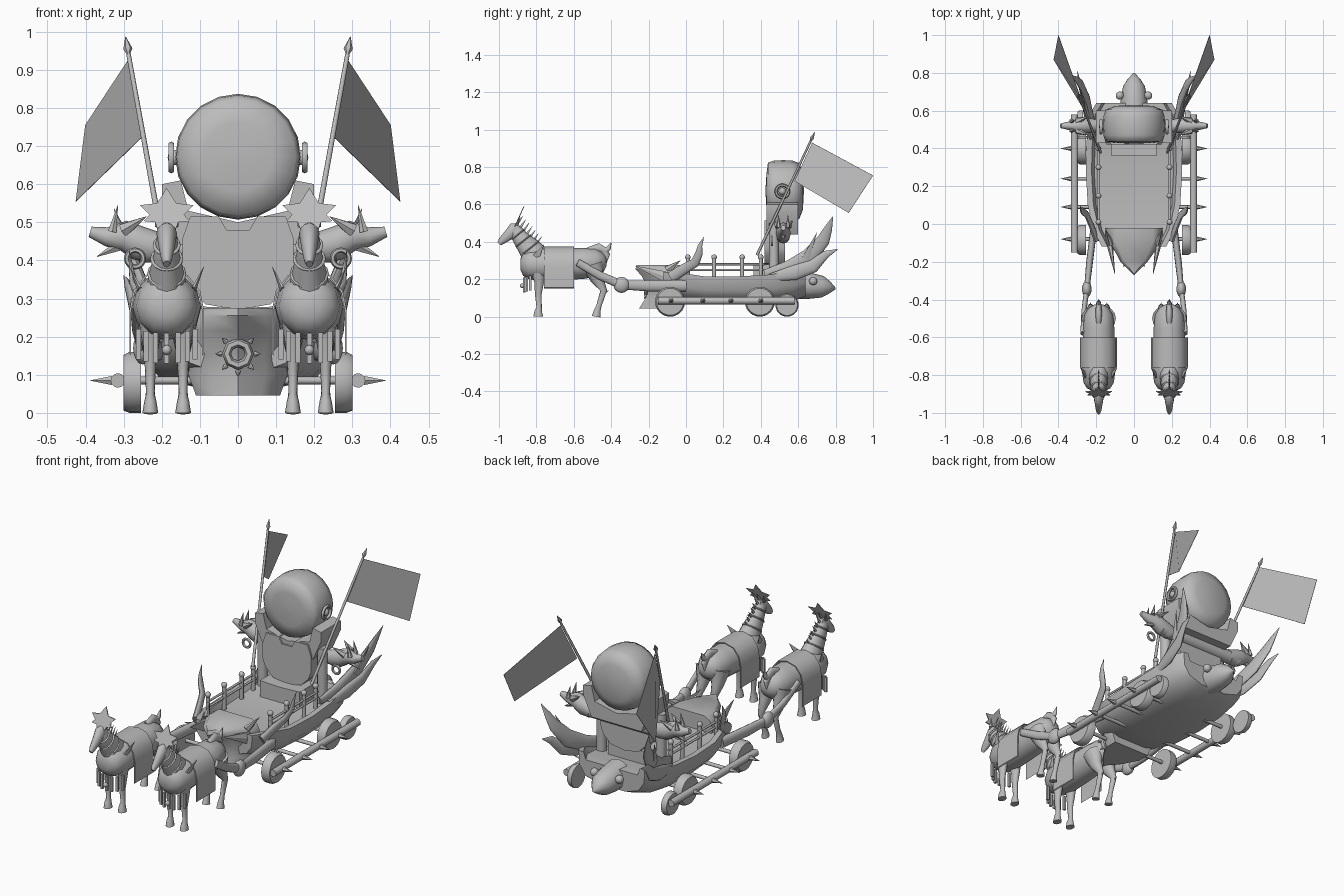
import bpy, bmesh, math
from mathutils import Vector

if "Cube" in bpy.data.objects:
    bpy.data.objects.remove(bpy.data.objects["Cube"])

stone = bpy.data.materials.new("stone_grey")
stone.use_nodes = True
grey = (0.5, 0.5, 0.5, 1)
stone.diffuse_color = grey
stone.node_tree.nodes["Principled BSDF"].inputs["Base Color"].default_value = grey
X, Y, Z = Vector((1, 0, 0)), Vector((0, 1, 0)), Vector((0, 0, 1))


def finish(bm, name, angle=40):
    bmesh.ops.recalc_face_normals(bm, faces=bm.faces)
    me = bpy.data.meshes.new(name)
    bm.to_mesh(me)
    bm.free()
    me.materials.append(stone)
    ob = bpy.data.objects.new(name, me)
    bpy.context.collection.objects.link(ob)
    bpy.ops.object.select_all(action='DESELECT')
    bpy.context.view_layer.objects.active = ob
    ob.select_set(True)
    bpy.ops.object.shade_smooth_by_angle(angle=math.radians(angle))
    return ob


def loft(name, rings, angle=40):
    """Skin closed rings of equal length and cap both ends."""
    bm = bmesh.new()
    rows = [[bm.verts.new(p) for p in r] for r in rings]
    n = len(rows[0])
    for a, b in zip(rows, rows[1:]):
        for i in range(n):
            j = (i + 1) % n
            bm.faces.new((a[i], a[j], b[j], b[i]))
    bm.faces.new(rows[0])
    bm.faces.new(rows[-1])
    return finish(bm, name, angle)


def tube(name, pts, squash=1.0, side=X, sides=12, angle=50):
    """Round sweep through (x, y, z, radius); squash scales width along side."""
    path = [Vector(p[:3]) for p in pts]
    rings = []
    for i, c in enumerate(path):
        t = (path[min(i + 1, len(path) - 1)] - path[max(i - 1, 0)]).normalized()
        up = t.cross(side).normalized()
        sd = up.cross(t)
        ring = []
        for k in range(sides):
            a = math.tau * k / sides
            ring.append(c + pts[i][3] * (sd * math.cos(a) * squash + up * math.sin(a)))
        rings.append(ring)
    return loft(name, rings, angle)


def prism(name, outline, y0, y1, lean=0):
    """Extrude a half outline (x, z), mirrored in x, along y."""
    full = outline + [(-x, z) for x, z in reversed(outline) if x > 0]
    z0 = outline[0][1]
    return loft(name, [[(x, y + (z - z0) * lean, z) for x, z in full] for y in (y0, y1)], 30)


def box(name, x, y, z, sx, sy, sz):
    return loft(name, [[(x + a * sx / 2, y + b * sy / 2, z + c * sz / 2) for a, b in
                        ((-1, -1), (1, -1), (1, 1), (-1, 1))] for c in (-1, 1)], 30)


def ball(name, x, y, z, r, squash=1.0):
    bm = bmesh.new()
    bmesh.ops.create_uvsphere(bm, u_segments=14, v_segments=8, radius=r)
    for v in bm.verts:
        v.co = Vector((v.co.x * squash + x, v.co.y + y, v.co.z + z))
    return finish(bm, name, 60)


def ring(name, centre, r, thick, u, v, count=16):
    """Small torus lying in the plane of u and v."""
    w, bm = u.cross(v), bmesh.new()
    rows = []
    for i in range(count):
        d = u * math.cos(math.tau * i / count) + v * math.sin(math.tau * i / count)
        rows.append([bm.verts.new(Vector(centre) + d * (r + thick * math.cos(a)) + w * thick * math.sin(a))
                     for a in (math.tau * k / 6 for k in range(6))])
    for i in range(count):
        a, b = rows[i], rows[(i + 1) % count]
        for k in range(6):
            bm.faces.new((a[k], a[(k + 1) % 6], b[(k + 1) % 6], b[k]))
    return finish(bm, name, 60)


def spike(name, a, b, r, side=X, squash=1.0, sides=6):
    return tube(name, [(*a, r), (*b, r * 0.04)], squash, side, sides, 30)


def horse(tag, x, s):
    def part(name, pts, squash=1.0, dx=0):
        return tube(tag + name, [(x + dx, *p) for p in pts], squash)

    part("body", [(-.885, .28, .03), (-.87, .28, .062), (-.84, .28, .08), (-.77, .28, .09), (-.66, .28, .085),
                  (-.55, .285, .083), (-.48, .29, .075), (-.44, .29, .05), (-.425, .29, .02)])
    part("neck", [(-.79, .30, .08), (-.84, .37, .06), (-.885, .42, .044), (-.91, .46, .036), (-.92, .485, .02)], .75)
    part("head", [(-.89, .485, .018), (-.915, .47, .036), (-.95, .435, .028), (-.985, .405, .02), (-1.0, .39, .012)], .75)
    part("tail", [(-.52, .35, .022), (-.465, .368, .025), (-.43, .35, .02), (-.415, .365, .014), (-.40, .395, .002)], .7)
    part("tail_fall", [(-.45, .36, .02), (-.425, .33, .02), (-.43, .28, .003)], .7)
    # Legs with hooves
    for d in (-.043, .043):
        part("front_leg", [(-.79, .25, .04), (-.785, .18, .025), (-.79, .12, .018), (-.785, .05, .014),
                           (-.79, .03, .02), (-.79, 0, .026)], .8, d)
        part("hind_leg", [(-.50, .28, .06), (-.475, .20, .035), (-.44, .14, .018), (-.465, .06, .014),
                          (-.475, .03, .018), (-.48, 0, .024)], .8, d)
        spike(tag + "ear", (x + d * .5, -.905, .49), (x + d * .8, -.885, .535), .009)
        spike(tag + "fetlock", (x + d, -.455, .11), (x + d, -.415, .14), .012)
    # Spiked brow crest, mane and collar
    crest = prism(tag + "brow_crest", [(0, .465), (.022, .475), (.03, .50), (.06, .503), (.045, .52), (.07, .545),
                                       (.025, .55), (0, .59)], -.925, -.92, .45)
    crest.location.x = x
    for i in range(7):
        y, z = -.79 - .017 * i, .39 + .018 * i
        spike(tag + "mane_spike", (x, y - .02, z - .015), (x, y + .02, z + .04), .012, squash=.5)
    for y, z, r in ((-.835, .365, .058), (-.87, .405, .048), (-.898, .44, .04)):
        ring(tag + "neck_band", (x, y, z), r, .006, X * .8, Vector((0, .75, .6)))
    for i in range(7):
        a = (i - 3) * .35
        px, py = x + .085 * math.sin(a), -.80 - .065 * math.cos(a)
        box(tag + "tassel", px, py, .19 - .02 * math.cos(a), .013, .012, .08)
    ball(tag + "chest_stud", x, -.875, .165, .013)
    for k in (-1, 1):
        spike(tag + "shoulder_fin", (x + k * .07, -.80, .32), (x + k * .098, -.76, .385), .022, squash=.3)
    # Hanging saddle cloth
    half = [(.098, .155), (.098, .27), (.088, .32), (.055, .362), (0, .376)]
    arch = half + [(-a, b) for a, b in reversed(half[:-1])]
    inner = [(a * .95, b - .004) for a, b in reversed(arch)]
    loft(tag + "saddle_cloth", [[(x + a, y, b) for a, b in arch + inner] for y in (-.76, -.6)], 40)
    # Draw pole with joint
    tube("draw_pole", [(s * .21, 0, .165, .03), (s * .235, -.2, .165, .03), (s * .25, -.345, .17, .024),
                       (s * .265, -.46, .22, .022), (s * .272, -.58, .29, .02)], .6)
    ball("pole_joint", s * .25, -.345, .17, .043, .6)


# Chariot hull: a bowl section with raised side walls
def hull_ring(y, w, zb, zt, floor):
    half = [(w - .045, floor), (w - .03, zt), (w, zt), (w * .97, (zb + zt) / 2), (w * .8, zb + .025), (w * .4, zb)]
    return [(a, y, b) for a, b in half] + [(-a, y, b) for a, b in reversed(half)]


loft("hull", [hull_ring(*r) for r in (
    (-.12, .17, .11, .24, .2), (-.03, .215, .085, .235, .19), (.1, .245, .07, .215, .185), (.28, .255, .065, .215, .185),
    (.45, .25, .07, .225, .2), (.58, .235, .085, .25, .22), (.64, .2, .11, .26, .22))], 45)

# Pointed prow with a jaw and a spiked boss
prow = []
for z, tip, w in ((.045, -.25, .11), (.10, -.215, .13), (.155, -.205, .125), (.215, -.235, .15), (.255, -.27, .13), (.275, -.265, .10)):
    prow.append([(w, -.02, z), (w, -.09, z), (w * .55, tip + .07, z), (0, tip, z),
                 (-w * .55, tip + .07, z), (-w, -.09, z), (-w, -.02, z)])
loft("prow", prow, 50)
ring("prow_boss", (0, -.215, .155), .03, .012, X, Z, 8)
for i in range(8):
    d = X * math.cos(math.tau * i / 8) + Z * math.sin(math.tau * i / 8)
    c = Vector((0, -.215, .155))
    spike("boss_spike", c + d * .045, c + d * .06 - Y * .01, .008, Y)

# Seat, backrest and drum
prism("seat", [(0, .19), (.12, .19), (.12, .28), (0, .275)], .36, .5)
prism("backrest", [(0, .27), (.085, .285), (.13, .33), (.145, .37), (.145, .46), (.125, .515), (.05, .515), (.03, .48), (0, .48)], .42, .53)
prism("drum_stand", [(0, .44), (.15, .44), (.2, .55), (.2, .6), (.15, .61), (.13, .53), (0, .5)], .43, .6)
tube("drum", [(0, .425, .672, .01), (0, .43, .672, .09), (0, .438, .672, .152), (0, .47, .672, .162), (0, .52, .672, .165),
              (0, .57, .672, .162), (0, .605, .672, .15), (0, .625, .672, .1), (0, .63, .672, .01)], sides=20, angle=70)
tube("rear_head", [(0, .58, .17, .075), (0, .66, .165, .07), (0, .73, .16, .058), (0, .765, .155, .035), (0, .80, .15, .004)])
tube("dragon_beam", [(-.26, .52, .43, .035), (.26, .52, .43, .035)], side=Y)

# Axles under the hull
rungs = (-.08, .09, .24, .4)
for y in rungs:
    tube("axle", [(-.32, y, .085, .01), (.32, y, .085, .01)], side=Y, sides=8)

for s in (-1, 1):
    horse("left_horse_" if s > 0 else "right_horse_", s * .187, s)
    # Wheels and spiked side bar
    for y, r, wide in ((-.085, .08, .045), (.395, .08, .045), (.54, .062, .03)):
        tube("wheel", [(s * (.3 - wide), y, r, r), (s * .285, y, r, r), (s * .3, y, r, r * .9)], side=Y, sides=24, angle=35)
    tube("side_bar", [(s * .315, -.15, .085, .019), (s * .315, .58, .085, .019)])
    for y in rungs:
        spike("bar_spike", (s * .33, y, .085), (s * .388, y, .085), .014, Y)
    # Deck rails
    for z in (.25, .28):
        tube("deck_rail", [(s * .188, 0, z, .006), (s * .188, .42, z, .006)], sides=8)
    for y in (.01, .15, .3, .4):
        tube("rail_post", [(s * .188, y, .18, .011), (s * .188, y, .31, .011)], sides=8)
        ball("post_knob", s * .188, y, .318, .015)
    # Stand posts, drum handle, rear knob
    tube("stand_post", [(s * .18, .47, .2, .026), (s * .18, .47, .5, .026)])
    ring("drum_handle", (s * .175, .515, .67), .034, .008, Y, Z)
    ball("handle_boss", s * .165, .515, .67, .02)
    ball("rear_head_knob", s * .075, .68, .19, .022)
    # Dragon head on each beam end
    tube("dragon_head", [(s * .2, .52, .43, .04), (s * .26, .52, .445, .045), (s * .3, .52, .465, .04),
                         (s * .345, .52, .462, .025), (s * .388, .52, .475, .014)], .9, Y)
    spike("dragon_jaw", (s * .29, .52, .45), (s * .37, .52, .41), .022, Y)
    for d in (-.025, .025):
        spike("dragon_horn", (s * .33, .52 + d, .475), (s * .315, .52 + d, .545), .013, Y)
        spike("dragon_mane", (s * .3, .52 + d, .48), (s * .24, .52 + d * 2, .515), .02, Y)
    ring("beam_scroll", (s * .27, .46, .405), .022, .007, X, Z)
    # Flame fins at the stern and bow
    tube("stern_flame_tall", [(s * .2, .42, .23, .02), (s * .225, .55, .26, .04), (s * .25, .66, .32, .045),
                              (s * .28, .735, .41, .035), (s * .3, .76, .47, .022), (s * .325, .785, .535, .002)], .4)
    tube("stern_flame_low", [(s * .23, .45, .21, .02), (s * .25, .58, .235, .04), (s * .27, .68, .27, .035),
                             (s * .29, .75, .335, .02), (s * .30, .81, .36, .002)], .4)
    spike("stern_flame_tip", (s * .26, .64, .31), (s * .3, .7, .45), .022, squash=.4)
    tube("bow_flame", [(s * .2, -.08, .21, .03), (s * .225, -.01, .255, .028), (s * .25, .05, .29, .025),
                       (s * .275, .07, .34, .02), (s * .28, .075, .38, .012), (s * .285, .095, .425, .001)], .5)
    spike("bow_horn", (s * .12, -.1, .25), (s * .15, -.03, .30), .025, squash=.6)
    spike("prow_cheek", (s * .13, -.1, .21), (s * .1, -.27, .27), .035, squash=.5)
    # Banner
    tube("banner_pole", [(s * .177, .38, .33, .008), (s * .287, .667, .94, .006)], sides=8)
    tube("banner_spear", [(s * .287, .667, .94, .004), (s * .289, .673, .955, .012), (s * .295, .69, .988, .0005)], sides=6)
    cloth = [Vector((s * a, b, c)) for a, b, c in ((.285, .675, .93), (.4, 1, .755), (.425, .87, .555), (.25, .58, .725))]
    out = (cloth[1] - cloth[0]).cross(cloth[3] - cloth[0]).normalized() * .001
    loft("banner_cloth", [[p + out for p in cloth], [p - out for p in cloth]], 30)
